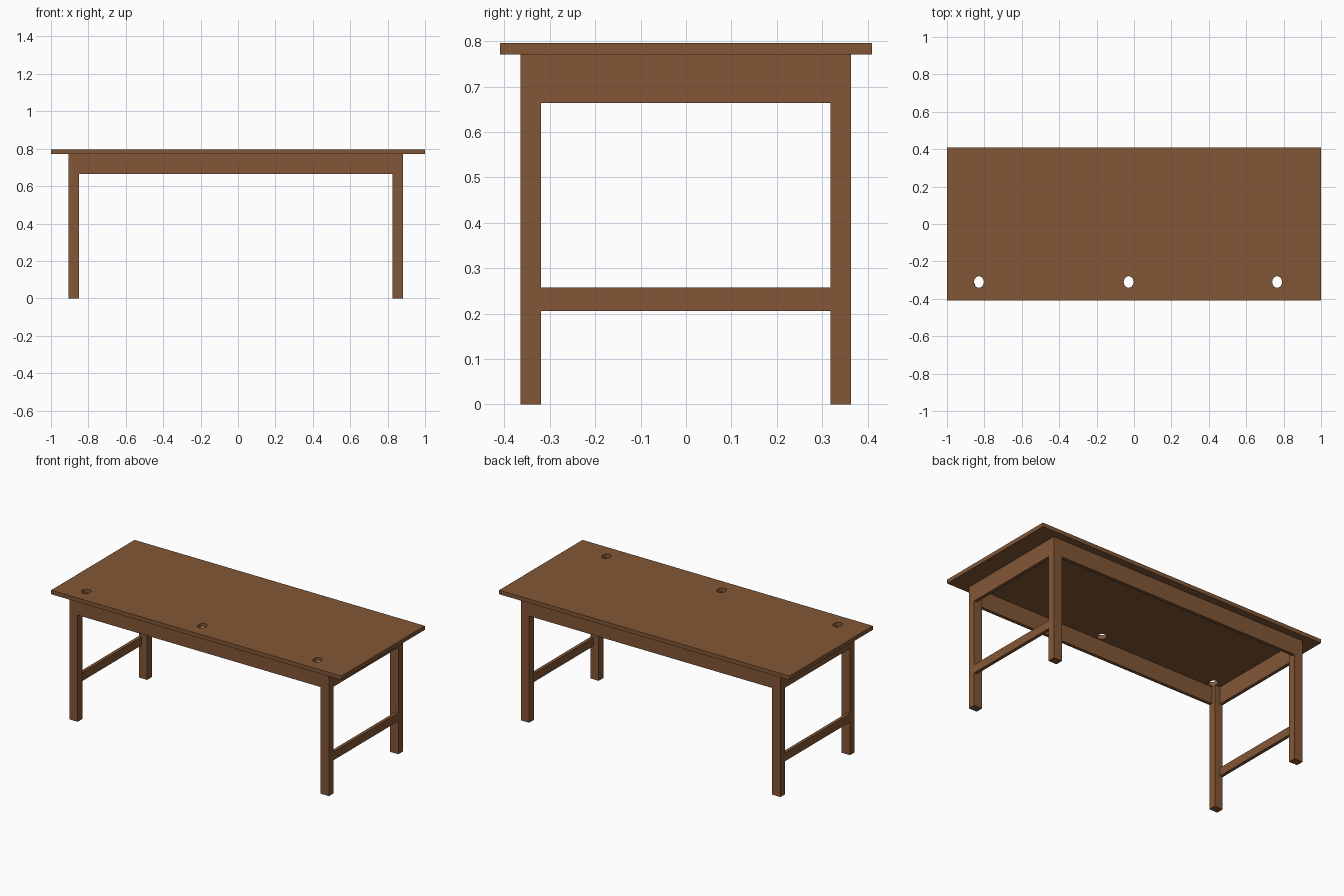
import bpy
import bmesh
import math

if "Cube" in bpy.data.objects:
    bpy.data.objects.remove(bpy.data.objects["Cube"])

wood = bpy.data.materials.new("brown wood")
wood.diffuse_color = (0.223, 0.095, 0.037, 1.0)
wood.use_nodes = True
wood.node_tree.nodes["Principled BSDF"].inputs["Base Color"].default_value = wood.diffuse_color

X0, X1 = -0.906, 0.882      # outer faces of the leg frame
Y0, Y1 = -0.365, 0.364
LX, LY = 0.057, 0.046       # leg section
TOP_Z, UNDER_Z, APRON_Z = 0.796, 0.771, 0.664
BOARD = 0.02                # apron and stretcher thickness


def finish(bm, name):
    bmesh.ops.recalc_face_normals(bm, faces=bm.faces)
    mesh = bpy.data.meshes.new(name)
    bm.to_mesh(mesh)
    bm.free()
    mesh.materials.append(wood)
    obj = bpy.data.objects.new(name, mesh)
    bpy.context.collection.objects.link(obj)
    return obj


def box(name, x, y, z):
    bm = bmesh.new()
    bmesh.ops.create_cube(bm, size=1.0)
    for v in bm.verts:
        v.co = [r[0] if c < 0 else r[1] for c, r in zip(v.co, (x, y, z))]
    return finish(bm, name)


# Tabletop with three oval cable holes along the front
tabletop = box("tabletop", (-1, 1), (-0.41, 0.41), (UNDER_Z, TOP_Z))
for i, hx in enumerate((-0.829, -0.029, 0.765)):
    bm = bmesh.new()
    bmesh.ops.create_cone(bm, cap_ends=True, segments=32, radius1=1, radius2=1, depth=0.1)
    for v in bm.verts:
        v.co = (hx + v.co.x * 0.026, -0.31 + v.co.y * 0.031, v.co.z + 0.784)
    cutter = finish(bm, f"hole_cutter_{i + 1}")
    cutter.hide_render = True
    cutter.hide_viewport = True
    mod = tabletop.modifiers.new("hole", 'BOOLEAN')
    mod.operation = 'DIFFERENCE'
    mod.solver = 'EXACT'
    mod.object = cutter

# Four legs
for side, x in (("left", (X0, X0 + LX)), ("right", (X1 - LX, X1))):
    for end, y in (("front", (Y0, Y0 + LY)), ("back", (Y1 - LY, Y1))):
        box(f"{end}_{side}_leg", x, y, (0, UNDER_Z))

# Long aprons, flush with the outer leg faces
for end, y in (("front", (Y0, Y0 + BOARD)), ("back", (Y1 - BOARD, Y1))):
    box(f"{end}_apron", (X0 + LX, X1 - LX), y, (APRON_Z, UNDER_Z))

# Side aprons and low stretchers
for side, x in (("left", (X0, X0 + BOARD)), ("right", (X1 - BOARD, X1))):
    y = (Y0 + LY, Y1 - LY)
    box(f"{side}_apron", x, y, (APRON_Z, UNDER_Z))
    box(f"{side}_stretcher", x, y, (0.206, 0.258))
